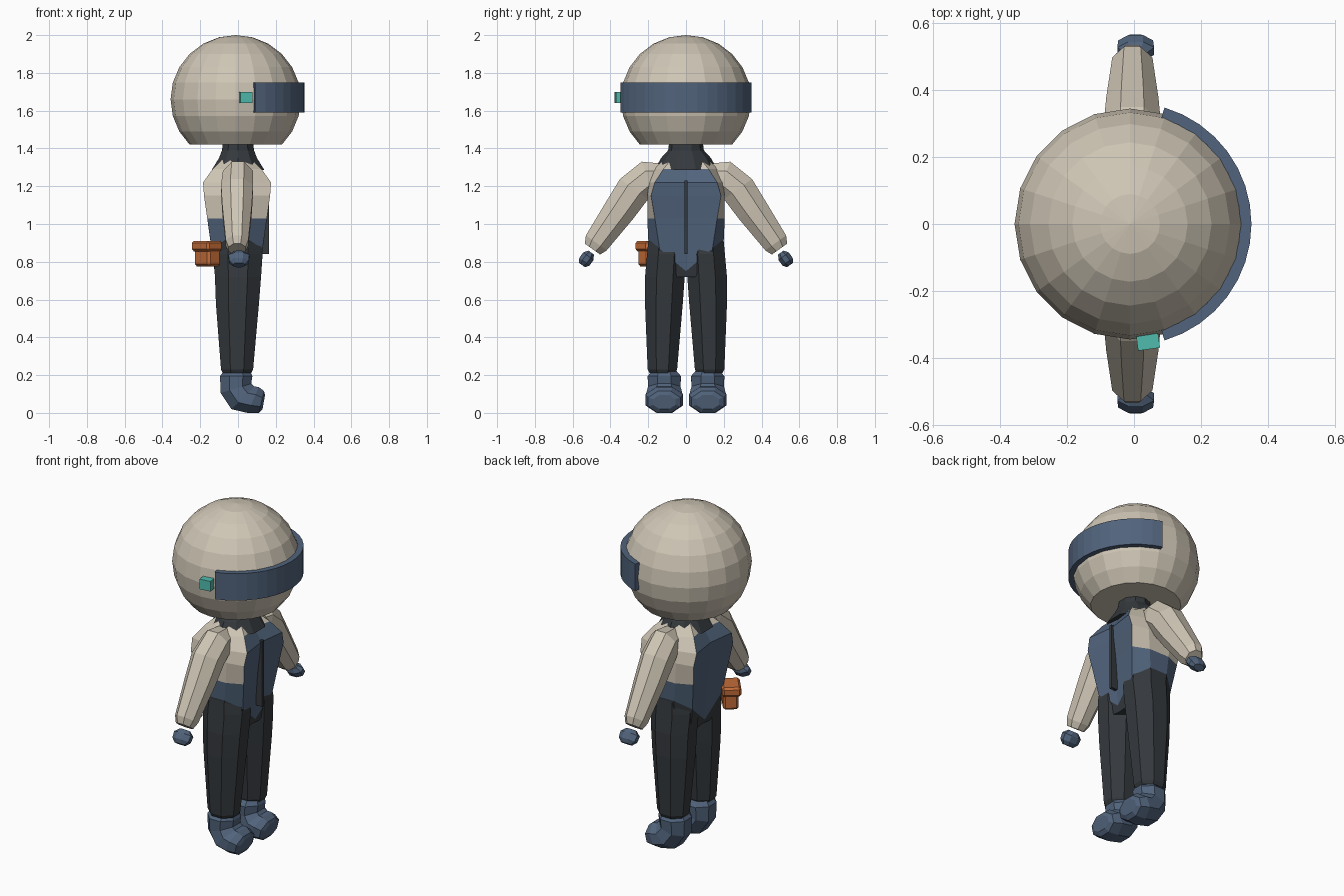
import bpy, bmesh, math
from mathutils import Vector, Matrix

old = bpy.data.objects.get("Cube")
if old:
    bpy.data.objects.remove(old, do_unlink=True)


def material(name, rgb):
    m = bpy.data.materials.new(name)
    m.use_nodes = True
    m.diffuse_color = (*rgb, 1)
    m.node_tree.nodes["Principled BSDF"].inputs["Base Color"].default_value = (*rgb, 1)
    return m


CREAM = material("cream", (0.62, 0.56, 0.46))
NAVY = material("slate_blue", (0.082, 0.125, 0.2))
CHARCOAL = material("charcoal", (0.035, 0.041, 0.047))
TEAL = material("teal", (0.08, 0.5, 0.42))
ORANGE = material("orange", (0.55, 0.15, 0.04))


def finish(name, bm, mats, mirror=False):
    bmesh.ops.recalc_face_normals(bm, faces=bm.faces)
    me = bpy.data.meshes.new(name)
    bm.to_mesh(me)
    bm.free()
    ob = bpy.data.objects.new(name, me)
    bpy.context.collection.objects.link(ob)
    for m in mats:
        me.materials.append(m)
    if mirror:
        mod = ob.modifiers.new("Mirror", 'MIRROR')
        mod.use_axis = (False, True, False)
    return ob


def skin(bm, rings, rule=None):
    """Bridge rings of points, cap both ends; rule(level, column) picks the colour."""
    loops = [[bm.verts.new(p) for p in r] for r in rings]
    n = len(loops[0])
    for i, (a, b) in enumerate(zip(loops, loops[1:])):
        for k in range(n):
            f = bm.faces.new((a[k], a[(k + 1) % n], b[(k + 1) % n], b[k]))
            f.material_index = rule(i, k) if rule else 0
    bm.faces.new(loops[0])
    end = bm.faces.new(loops[-1])
    end.material_index = rule(len(loops) - 2, 0) if rule else 0


def oval(centre, a, b, n=8):
    """Polygon ring whose flat sides touch the half axes a and b."""
    c, a, b = Vector(centre), Vector(a), Vector(b)
    s = 1 / math.cos(math.pi / n)
    return [c + s * (a * math.cos(t) + b * math.sin(t))
            for t in (math.tau * (k + 0.5) / n for k in range(n))]


def loft(name, rings, mat, mirror=False):
    bm = bmesh.new()
    skin(bm, rings)
    return finish(name, bm, [mat], mirror)


def box(name, centre, size, mat, angle=0, bevel=0):
    bm = bmesh.new()
    bmesh.ops.create_cube(bm, size=1, matrix=Matrix.Translation(centre)
                          @ Matrix.Rotation(angle, 4, 'Z') @ Matrix.Diagonal((*size, 1)))
    if bevel:
        bmesh.ops.bevel(bm, geom=bm.edges[:], offset=bevel, segments=1, affect='EDGES')
    return finish(name, bm, [mat])


# Helmet: faceted ball cut off flat at the neck
HX, HZ, R = -0.012, 1.66, 0.345
bm = bmesh.new()
bmesh.ops.create_uvsphere(bm, u_segments=20, v_segments=12, radius=R,
                          matrix=Matrix.Translation((HX, 0, HZ)))
bmesh.ops.scale(bm, vec=(1, 1, 0.34 / R), verts=bm.verts, space=Matrix.Translation((0, 0, -HZ)))
low = [v for v in bm.verts if v.co.z < HZ - 0.26]
bmesh.ops.delete(bm, geom=low, context='VERTS')
bmesh.ops.holes_fill(bm, edges=[e for e in bm.edges if e.is_boundary])
finish("helmet", bm, [CREAM])

# Visor: curved band around the face
visor = []
for k in range(17):
    t = math.radians(-73.5 + 147 * k / 16)
    visor.append([(HX + r * math.cos(t), r * math.sin(t), z)
                  for r, z in ((0.33, 1.59), (0.363, 1.59), (0.363, 1.75), (0.33, 1.75))])
loft("visor", visor, NAVY)
box("helmet_light", (0.042, -0.352, 1.67), (0.066, 0.045, 0.06), TEAL, math.radians(8))

# Collar
loft("collar", [oval((0, 0, z), (x, 0, 0), (0, y, 0), 10) for z, x, y in
                ((1.43, 0.08, 0.085), (1.39, 0.085, 0.09), (1.35, 0.1, 0.125), (1.285, 0.14, 0.16))],
     CHARCOAL)


# Torso: blue front and back panels, cream sides, pointed waist, dark hips
def torso_ring(z, d, p, w, point=0):
    half = [(0.88 * d, 0), (d, p), (0.42 * d, w), (-0.42 * d, w), (-d, p), (-0.88 * d, 0)]
    pts = half + [(x, -y) for x, y in half[4:0:-1]]
    return [(x - 0.005, y, z + point * abs(y)) for x, y in pts]


def torso_colour(level, column):
    if level == 5:
        return 2
    panel = column in (0, 4, 5, 9)
    return 1 if level == 4 or (panel and level > 0) else 0


bm = bmesh.new()
skin(bm, [torso_ring(1.34, 0.08, 0.08, 0.12), torso_ring(1.29, 0.13, 0.12, 0.17),
          torso_ring(1.22, 0.18, 0.165, 0.195), torso_ring(1.15, 0.175, 0.185, 0.205),
          torso_ring(1.03, 0.158, 0.165, 0.205), torso_ring(0.75, 0.135, 0.14, 0.2, 0.85),
          torso_ring(0.72, 0.115, 0.13, 0.19)], torso_colour)
finish("torso", bm, [CREAM, NAVY, CHARCOAL])
box("zip", (0.145, 0, 1.035), (0.04, 0.018, 0.39), CHARCOAL)

# Sleeves: rings square to the arm direction
ALONG = Vector((0, 0.58, -0.81))
ACROSS = Vector((0, 0.81, 0.58))
arm = [oval((0, 0.12, 1.255), (0.06, 0, 0), (0, 0.01, 0.065)),
       oval((0, 0.2, 1.245), (0.08, 0, 0), (0, 0.035, 0.085))]
arm += [oval((-0.005, y, z), (w, 0, 0), ACROSS * h) for y, z, w, h in
        ((0.275, 1.185, 0.085, 0.092), (0.35, 1.075, 0.078, 0.085),
         (0.475, 0.9, 0.06, 0.068), (0.495, 0.867, 0.045, 0.05))]
loft("sleeves", arm, CREAM, True)

# Hands: small faceted mitts
hand = [oval(Vector((0.005, 0.527, 0.815)) + ALONG * s, (w, 0, 0), ACROSS * h)
        for s, w, h in ((-0.042, 0.03, 0.018), (-0.018, 0.055, 0.034),
                        (0.018, 0.052, 0.034), (0.04, 0.032, 0.02))]
loft("hands", hand, NAVY, True)

# Trouser legs
legs = [oval((x, y, z), (rx, 0, 0), (0, ry, 0)) for z, x, y, rx, ry in
        ((0.96, 0, 0.11, 0.11, 0.085), (0.84, 0, 0.104, 0.13, 0.102),
         (0.72, 0, 0.112, 0.122, 0.105), (0.58, -0.003, 0.117, 0.114, 0.1),
         (0.23, -0.005, 0.125, 0.085, 0.078), (0.21, -0.005, 0.125, 0.075, 0.068))]
loft("trouser_legs", legs, CHARCOAL, True)

# Boots: rings sweep from the ankle round the heel to the toe
boot = []
for x0, z0, x1, z1, w in ((-0.075, 0.222, 0.065, 0.222, 0.065), (-0.095, 0.195, 0.076, 0.195, 0.088),
                          (-0.092, 0.105, 0.07, 0.155, 0.086), (-0.035, 0.02, 0.085, 0.14, 0.095),
                          (0.05, 0, 0.11, 0.137, 0.1), (0.11, 0, 0.138, 0.115, 0.085),
                          (0.13, 0.02, 0.143, 0.095, 0.06)):
    a, b = Vector((x0, 0.115, z0)), Vector((x1, 0.115, z1))
    boot.append(oval((a + b) / 2, (b - a) / 2, (0, w, 0)))
loft("boots", boot, NAVY, True)

# Belt pouch on the rear hip
turn = math.atan2(-0.63, -0.77)
box("pouch", (-0.162, -0.183, 0.825), (0.085, 0.125, 0.1), ORANGE, turn, 0.012)
box("pouch_lid", (-0.165, -0.185, 0.883), (0.105, 0.145, 0.055), ORANGE, turn, 0.012)
